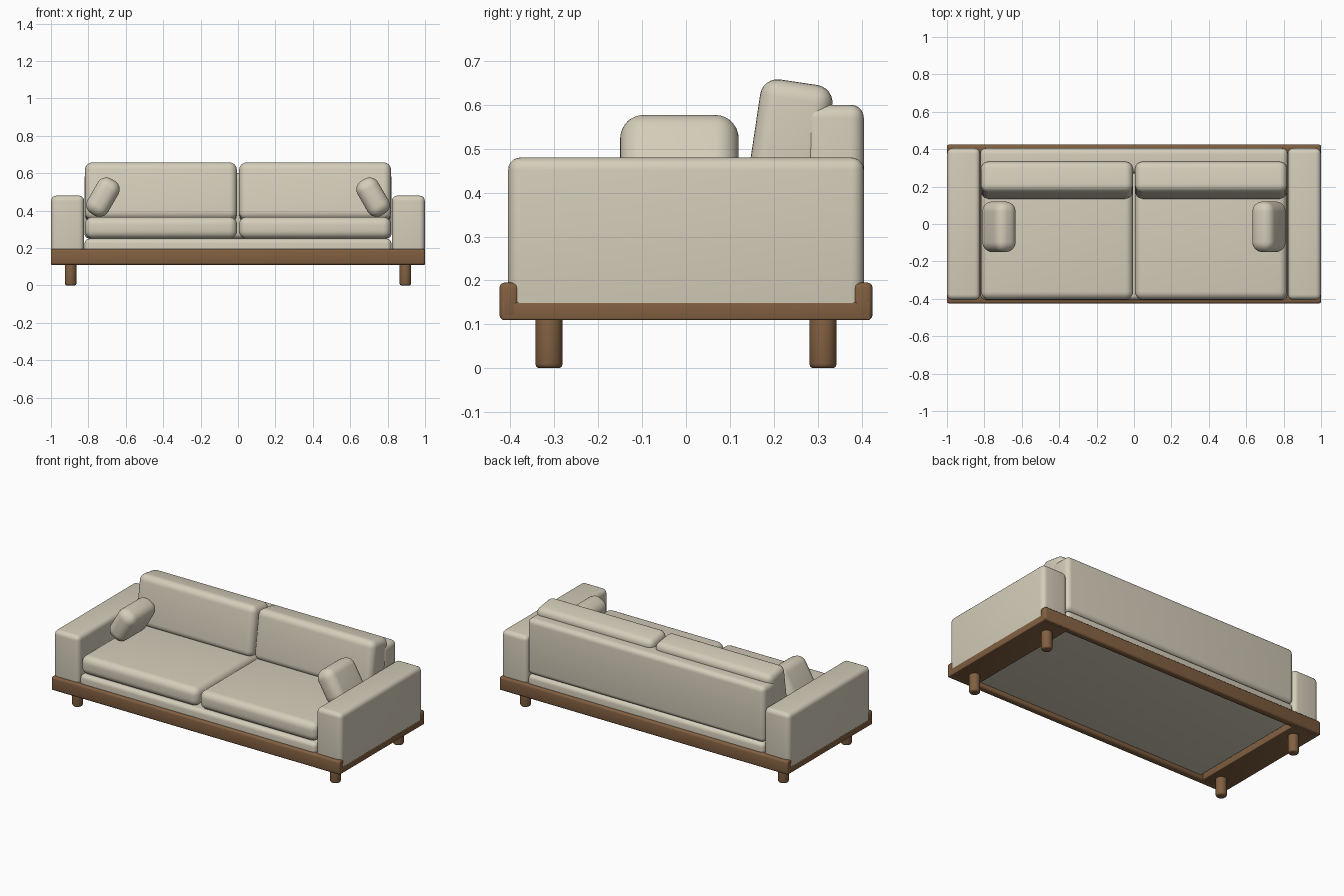
import bpy, math

if "Cube" in bpy.data.objects:
    bpy.data.objects.remove(bpy.data.objects["Cube"])


def material(name, color):
    m = bpy.data.materials.new(name)
    m.diffuse_color = (*color, 1)
    m.use_nodes = True
    m.node_tree.nodes["Principled BSDF"].inputs["Base Color"].default_value = m.diffuse_color
    return m


FABRIC = material("fabric", (0.66, 0.61, 0.49))
WOOD = material("wood", (0.22, 0.115, 0.052))


def finish(obj, name, mat, bevel, segments):
    obj.name = name
    obj.data.materials.append(mat)
    mod = obj.modifiers.new("Bevel", 'BEVEL')
    mod.width, mod.segments = bevel, segments
    mod.limit_method = 'ANGLE'
    mod.angle_limit = math.radians(40)
    bpy.ops.object.modifier_apply(modifier=mod.name)
    bpy.ops.object.shade_smooth_by_angle(angle=math.radians(35))
    return obj


def box(name, center, size, mat, bevel, segments=5, rot=(0, 0, 0)):
    bpy.ops.mesh.primitive_cube_add(size=1, location=center)
    obj = bpy.context.object
    obj.scale = size
    bpy.ops.object.transform_apply(location=False, rotation=False, scale=True)
    obj.rotation_euler = [math.radians(a) for a in rot]
    return finish(obj, name, mat, bevel, segments)


def span(name, x, y, z, mat, bevel, segments=5):
    # box given by its extents on each axis
    ext = (x, y, z)
    return box(name, [(a + b) / 2 for a, b in ext], [abs(b - a) for a, b in ext],
               mat, bevel, segments)


# Upholstered base and back panel
span("seat_base", (-0.82, 0.82), (-0.405, 0.405), (0.135, 0.25), FABRIC, 0.025)
span("back_panel", (-0.822, 0.822), (0.27, 0.405), (0.25, 0.60), FABRIC, 0.03)

# Front and back rails
for s, label in ((-1, "front"), (1, "back")):
    span(label + "_rail", (-1, 1), sorted((s * 0.38, s * 0.425)), (0.11, 0.195),
         WOOD, 0.012, 3)

for s, label in ((-1, "left"), (1, "right")):
    # Wide wooden end board with the arm standing on it
    span(label + "_end_board", sorted((s * 0.82, s * 1.0)), (-0.42, 0.42),
         (0.11, 0.15), WOOD, 0.004, 3)
    span(label + "_arm", sorted((s * 0.823, s * 0.999)), (-0.405, 0.405),
         (0.12, 0.48), FABRIC, 0.028)

    # Seat cushion and leaning back cushion
    span(label + "_seat_cushion", sorted((s * 0.005, s * 0.818)), (-0.404, 0.288),
         (0.25, 0.366), FABRIC, 0.042, 6)
    box(label + "_back_cushion", (s * 0.412, 0.234, 0.498), (0.812, 0.166, 0.31),
        FABRIC, 0.04, 6, (-8.5, 0, 0))

    # Small pillow leaning towards the middle
    box(label + "_pillow", (s * 0.722, -0.015, 0.472), (0.127, 0.27, 0.215),
        FABRIC, 0.054, 8, (0, -s * 30, 0))

    # Round legs
    for t, end in ((-1, "front"), (1, "back")):
        bpy.ops.mesh.primitive_cylinder_add(vertices=32, radius=0.031, depth=0.12,
                                            location=(s * 0.895, t * 0.312, 0.06))
        finish(bpy.context.object, f"{label}_{end}_leg", WOOD, 0.01, 3)
